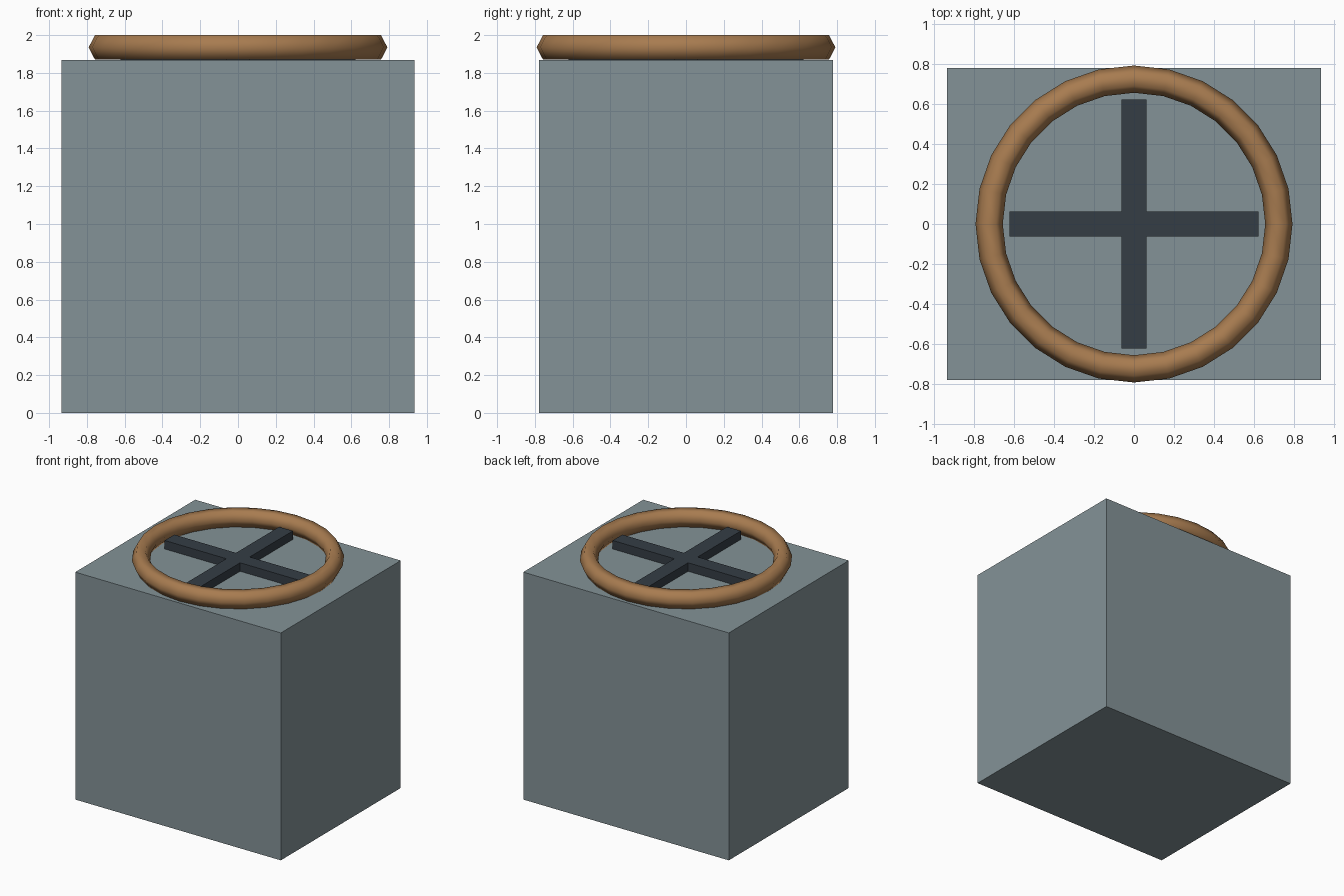
import bpy, math

if "Cube" in bpy.data.objects:
    bpy.data.objects.remove(bpy.data.objects["Cube"])

def material(name, color):
    m = bpy.data.materials.new(name)
    m.diffuse_color = color
    m.use_nodes = True
    m.node_tree.nodes["Principled BSDF"].inputs["Base Color"].default_value = m.diffuse_color
    return m

def box(name, size, center, mat):
    bpy.ops.mesh.primitive_cube_add(size=1, location=center)
    ob = bpy.context.object
    ob.name = name
    ob.scale = size
    bpy.ops.object.transform_apply(location=False, rotation=False, scale=True)
    ob.data.materials.append(mat)
    return ob

W, D, H = 1.868, 1.557, 1.868
casing = material("casing_grey", (0.23, 0.29, 0.31, 1))
dark = material("dark_metal", (0.035, 0.047, 0.06, 1))
copper = material("copper", (0.39, 0.20, 0.08, 1))

# Casing
box("casing", (W, D, H), (0, 0, H / 2), casing)

# Crossed bars on top
for name, size in (("bar_x", (1.245, 0.125, 0.07)), ("bar_y", (0.125, 1.245, 0.07))):
    box(name, size, (0, 0, H + 0.035), dark)

# Guard ring, six-sided section
bpy.ops.mesh.primitive_torus_add(major_segments=28, minor_segments=6, major_radius=0.723,
                                 minor_radius=0.068, location=(0, 0, 1.935))
ring = bpy.context.object
ring.name = "guard_ring"
ring.scale.z = 0.065 / (0.068 * math.sin(math.pi / 3))
bpy.ops.object.transform_apply(location=False, rotation=False, scale=True)
ring.data.materials.append(copper)
bpy.ops.object.shade_smooth()
